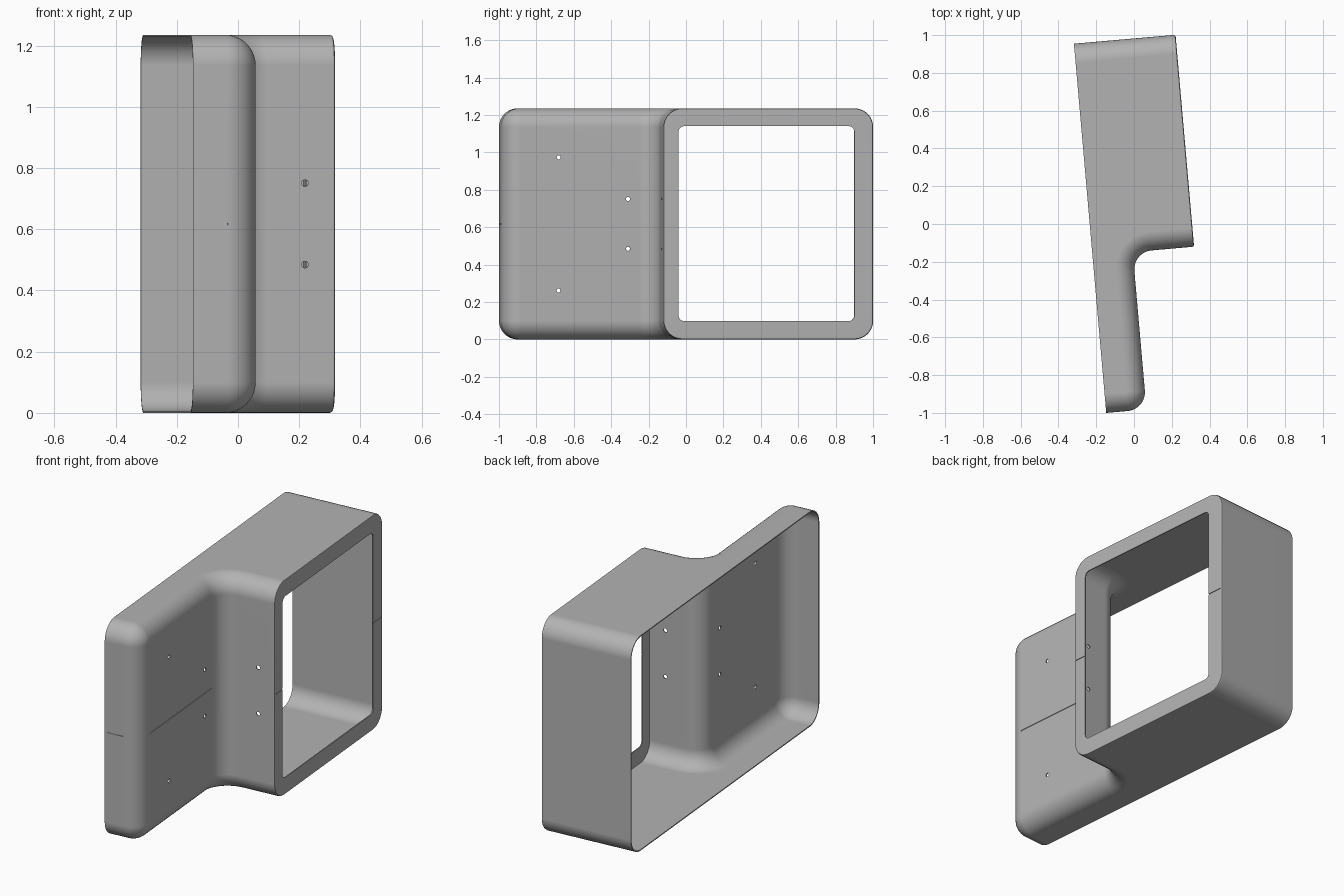
import bpy, bmesh
from math import sin, cos, pi, radians
from mathutils import Matrix, Vector

if "Cube" in bpy.data.objects:
    bpy.data.objects.remove(bpy.data.objects["Cube"])

# Main sizes: u runs along the length, v is depth from the open side
LENGTH, HEIGHT, DEPTH = 1.962, 1.235, 0.54
PLATE, STEP = 0.214, 0.836
R, N, LIP = 0.1, 10, 0.01
WALL = 0.006
MID = HEIGHT / 2
PLACE = Matrix.Translation((-0.147, -1, 0)) @ Matrix.Rotation(radians(5), 4, 'Z')

grey = bpy.data.materials.new("plain_grey")
grey.use_nodes = True
grey.diffuse_color = (0.45, 0.45, 0.45, 1)
grey.node_tree.nodes["Principled BSDF"].inputs["Base Color"].default_value = grey.diffuse_color


def spot(u, v, z):
    return PLACE @ Vector((v, u, z))


def arc(cu, cv, r, a0, a1):
    steps = [radians(a0 + (a1 - a0) * i / N) for i in range(N + 1)]
    return [(cu + r * cos(a), cv + r * sin(a)) for a in steps]


def step_path(d):
    """Side wall, rounded plate and step wall, moved inward by d."""
    path = [(d, 0)]
    path += arc(R, PLATE - R, R - d, 180, 90)
    path += arc(STEP - R, PLATE + R, R + d, 270, 360)
    return path + [(STEP + d, DEPTH - LIP)]


def far_path(d):
    return [(LENGTH - d, DEPTH - LIP), (LENGTH - d, 0)]


def frame_loop(bm, u0, u1, z0, z1, r, v):
    """Rounded rectangle facing +v."""
    corners = ((u0 + r, z0 + r, 180), (u1 - r, z0 + r, 270),
               (u1 - r, z1 - r, 0), (u0 + r, z1 - r, 90))
    return [bm.verts.new(spot(u, v, z)) for cu, cz, a in corners
            for u, z in arc(cu, cz, r, a, a + 90)]


def bridge(bm, a, b, closed=False):
    for i in range(len(a) if closed else len(a) - 1):
        j = (i + 1) % len(a)
        bm.faces.new((a[i], a[j], b[j], b[i]))


# Outer skin: paths lofted over rounded height levels
bm = bmesh.new()
angles = [pi / 2 * i / N for i in range(N + 1)]
levels = [(R * (1 - sin(a)), R * (1 - cos(a))) for a in angles]
levels += [(d, HEIGHT - z) for d, z in reversed(levels)]
rows = []
for d, z in levels:
    rows.append([[bm.verts.new(spot(u, v, z)) for u, v in path(d)]
                 for path in (step_path, far_path)])
for low, high in zip(rows, rows[1:]):
    bridge(bm, low[0], high[0])
    bridge(bm, low[1], high[1])
for near, far in (rows[0], rows[-1]):
    bm.faces.new(near + far)

# Window frame with a softened front edge
loops = [frame_loop(bm, STEP + i, LENGTH - i, i, HEIGHT - i, R - i, v)
         for i, v in ((0, DEPTH - LIP), (LIP * 0.3, DEPTH - LIP * 0.3), (LIP, DEPTH))]
loops.append(frame_loop(bm, 0.917, 1.86, 0.098, HEIGHT - 0.095, 0.03, DEPTH))
for a, b in zip(loops, loops[1:]):
    bridge(bm, a, b, closed=True)
bmesh.ops.remove_doubles(bm, verts=bm.verts, dist=0.0001)
bmesh.ops.dissolve_degenerate(bm, edges=bm.edges, dist=0.0001)
bmesh.ops.recalc_face_normals(bm, faces=bm.faces)
outward = PLACE.to_3x3() @ Vector((1, 0, 0))
front = max(bm.faces, key=lambda f: f.calc_center_median().dot(outward))
if front.normal.dot(outward) < 0:
    bmesh.ops.reverse_faces(bm, faces=bm.faces)
mesh = bpy.data.meshes.new("housing_shell")
bm.to_mesh(mesh)
bm.free()
mesh.materials.append(grey)
shell = bpy.data.objects.new("housing_shell", mesh)
bpy.context.collection.objects.link(shell)

# Cutter: screw holes and the shallow centre groove
bm = bmesh.new()


def hole(u, v, z, along_v):
    turn = Matrix.Rotation(pi / 2, 4, 'Y' if along_v else 'X')
    bmesh.ops.create_cone(bm, cap_ends=True, segments=16, radius1=0.011, radius2=0.011,
                          depth=0.06, matrix=PLACE @ Matrix.Translation((v, u, z)) @ turn)


def groove(u0, u1, v0, v1):
    size = Matrix.Diagonal((v1 - v0, u1 - u0, 0.006, 1))
    centre = Matrix.Translation(((v0 + v1) / 2, (u0 + u1) / 2, MID))
    bmesh.ops.create_cube(bm, size=1, matrix=PLACE @ centre @ size)


for side in (-1, 1):
    hole(0.302, PLATE, MID + side * 0.356, True)
    hole(0.674, PLATE, MID + side * 0.133, True)
    hole(STEP, 0.44, MID + side * 0.133, False)
groove(R, STEP - R, PLATE - 0.003, PLATE + 0.02)
groove(STEP + LIP, 0.93, DEPTH - 0.003, DEPTH + 0.02)
groove(1.85, LENGTH - LIP, DEPTH - 0.003, DEPTH + 0.02)
groove(-0.02, 0.003, 0.02, PLATE - R)
cut_mesh = bpy.data.meshes.new("hole_cutter")
bm.to_mesh(cut_mesh)
bm.free()
cutter = bpy.data.objects.new("hole_cutter", cut_mesh)
bpy.context.collection.objects.link(cutter)
cutter.hide_render = True

# Thicken, cut and shade
thick = shell.modifiers.new("thickness", 'SOLIDIFY')
thick.thickness = WALL
thick.offset = -1
cut = shell.modifiers.new("holes", 'BOOLEAN')
cut.object = cutter
cut.operation = 'DIFFERENCE'
cut.solver = 'EXACT'
bpy.ops.object.select_all(action='DESELECT')
bpy.context.view_layer.objects.active = shell
shell.select_set(True)
for name in ("thickness", "holes"):
    bpy.ops.object.modifier_apply(modifier=name)
bpy.data.objects.remove(cutter)
bpy.ops.object.shade_smooth_by_angle(angle=radians(35))
soft = shell.modifiers.new("even_normals", 'WEIGHTED_NORMAL')
soft.keep_sharp = True
